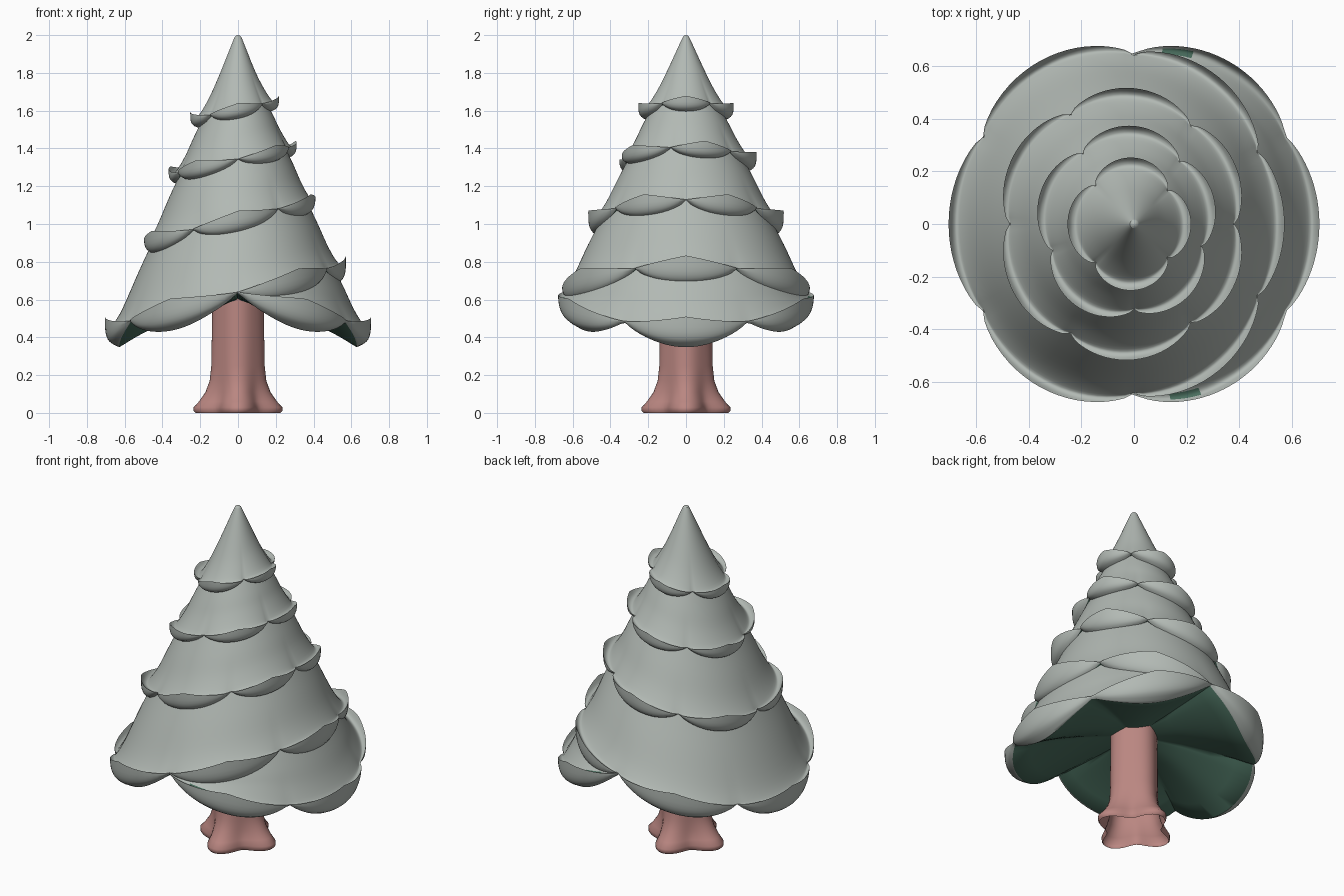
import bpy, math

if "Cube" in bpy.data.objects:
    bpy.data.objects.remove(bpy.data.objects["Cube"])

SLOPE, APEX = 0.41, 2.03      # foliage cone: radius = SLOPE * (APEX - z)
DEPTH = 0.11                  # extra width of the foliage along y


def material(name, rgb):
    m = bpy.data.materials.new(name)
    m.diffuse_color = (*rgb, 1)
    m.use_nodes = True
    m.node_tree.nodes["Principled BSDF"].inputs["Base Color"].default_value = m.diffuse_color
    return m


NEEDLES = material("pale grey green", (0.445, 0.485, 0.455))
UNDER = material("dark green", (0.07, 0.16, 0.115))
BARK = material("dusty pink", (0.49, 0.24, 0.22))


def cone(z):
    return SLOPE * (APEX - z)


def rim(z0, k, a):
    """Radius and height where a tilted plane cuts the cone at angle a."""
    r = cone(z0) / (1 + SLOPE * k * math.cos(a))
    return r, z0 + k * r * math.cos(a)


def smooth_path(pts, steps):
    """Catmull-Rom through profile points."""
    out = []
    for i in range(len(pts) - 1):
        p = [pts[max(i - 1, 0)], pts[i], pts[i + 1], pts[min(i + 2, len(pts) - 1)]]
        for j in range(steps):
            t = j / steps
            out.append(tuple(0.5 * (2 * b + (c - a) * t + (2 * a - 5 * b + 4 * c - d) * t * t
                                    + (3 * b - a - 3 * c + d) * t ** 3)
                             for a, b, c, d in zip(*p)))
    return out + [pts[-1]]


def sweep(name, rings, angles, closed, mats, split, sharp=55, patch=False):
    """Skin a list of (r, z) profiles standing at the given angles."""
    n, m = len(rings), len(rings[0])
    verts = [(r * math.cos(a), r * math.sin(a), z)
             for a, ring in zip(angles, rings) for r, z in ring]
    faces, index = [], []
    for i in range(n if closed else n - 1):
        # dark patch showing through below the crossing of the two lowest rims
        spot = patch and 69 < abs(math.degrees(angles[i])) < 79
        for j in range(m - 1):
            k = (i + 1) % n
            faces.append((i * m + j, i * m + j + 1, k * m + j + 1, k * m + j))
            index.append(1 if j >= split or (spot and 12 <= j <= 16) else 0)
    me = bpy.data.meshes.new(name)
    me.from_pydata(verts, [], faces)
    for mt in mats:
        me.materials.append(mt)
    me.polygons.foreach_set("material_index", index)
    ob = bpy.data.objects.new(name, me)
    bpy.context.collection.objects.link(ob)
    bpy.context.view_layer.objects.active = ob
    ob.select_set(True)
    # merge the collapsed points at the axis, then face everything outward
    bpy.ops.object.mode_set(mode='EDIT')
    bpy.ops.mesh.select_all(action='SELECT')
    bpy.ops.mesh.remove_doubles(threshold=0.0005)
    bpy.ops.mesh.normals_make_consistent(inside=False)
    bpy.ops.object.mode_set(mode='OBJECT')
    bpy.ops.object.shade_smooth_by_angle(angle=math.radians(sharp))
    ob.select_set(False)
    return ob


def tier(name, z0, k, petals, phase, lift, drop, above=None, half=False, base=False):
    """Cone layer with a tilted, scalloped rim that curls outward."""
    n = 120
    if half:
        angles = [math.radians(-90.5 + 181 * i / 74) for i in range(75)]
    else:
        angles = [2 * math.pi * i / n for i in range(n)]
    rings = []
    for a in angles:
        g = 1 + DEPTH * math.sin(a) ** 2
        rc, zb = rim(z0, k, a)
        rc *= g
        wave = abs(math.cos(petals / 2 * (a - math.radians(phase))))
        s = wave ** 0.8
        # pointed rise of the rim towards the middle of each petal
        u = (a - math.radians(phase)) * petals / (2 * math.pi)
        tip = (1 - 2 * abs(u - round(u))) ** 1.2
        f = 0.012 + 0.049 * wave ** 0.65
        # upper part of the layer
        if above:
            top = rim(above[0], above[1], a)[1] + (0.012 if half else 0.03)
            d = max(top - zb, 0.012)
            upper = [(g * cone(zb + d) - 0.01, zb + d), (g * cone(zb + d * 0.6), zb + d * 0.6)]
        else:
            d = 2 - zb
            upper = [(0, 2), (0.013, 1.994), (0.026, 1.97),
                     (g * cone(zb + d * 0.5), zb + d * 0.5)]
        h = min(0.09, d * 0.35)
        edge = (rc + f, zb + lift * tip)
        upper += [(g * cone(zb + h) + 0.1 * f, zb + h), (rc + 0.3 * f, zb + min(0.012, d * 0.1)),
                  (rc + 0.7 * f, zb + 0.22 * lift * tip)]
        # outer face of the curled lip
        low = (rc + 0.3 * f * (1 - s) + 0.8 * f * s * (1 - s) - 0.015 * s, zb - drop * s - 0.002)
        lip = [edge, (rc + 0.95 * f, zb - 0.3 * drop * s),
               (rc + 0.6 * f + 0.4 * f * s * (1 - s), zb - 0.75 * drop * s), low]
        # underside
        if base:
            zc = 0.60
            under = [(low[0] * (1 - t), low[1] + (zc - low[1]) * (t + 0.6 * t * (1 - t)))
                     for t in (0.15, 0.35, 0.6, 1)]
        else:
            under = [(rc * 0.9, zb), (rc * 0.75, zb + 0.06)]
        up, lo = smooth_path(upper + [edge], 4), smooth_path(lip, 3)
        rings.append(up + lo[1:] + under)
        split = len(up) + len(lo) - 2
    return sweep(name, rings, angles, not half, (NEEDLES, UNDER), split, patch=half)


# Foliage layers, lowest first
tier("lowest_skirt", 0.64, -0.28, 6, 0, 0.05, 0.11, above=(0.64, 0.28), half=True, base=True)
tier("wide_layer", 0.64, 0.28, 6, 0, 0.05, 0.11, above=(1.03, 0.27), base=True)
tier("middle_layer", 1.03, 0.27, 6, 30, 0.04, 0.085, above=(1.345, 0.25))
tier("upper_layer", 1.345, 0.25, 5, 90, 0.035, 0.065, above=(1.61, 0.25))
tier("top_layer", 1.61, 0.25, 4, 0, 0.03, 0.06)

# Trunk: open foot with four spreading roots, (mean radius, height, lobe depth)
TRUNK = [(0.185, 0, 0.04), (0.193, 0.01, 0.042), (0.195, 0.03, 0.04),
         (0.175, 0.06, 0.032), (0.152, 0.11, 0.02), (0.14, 0.17, 0.01),
         (0.135, 0.25, 0.006), (0.133, 0.45, 0.005), (0.128, 0.75, 0.004), (0, 0.75, 0)]
angles = [2 * math.pi * i / 64 for i in range(64)]
rings = [[(r + lobe * math.cos(4 * a), z) for r, z, lobe in TRUNK] for a in angles]
sweep("trunk", rings, angles, True, (BARK,), 999, 60)
